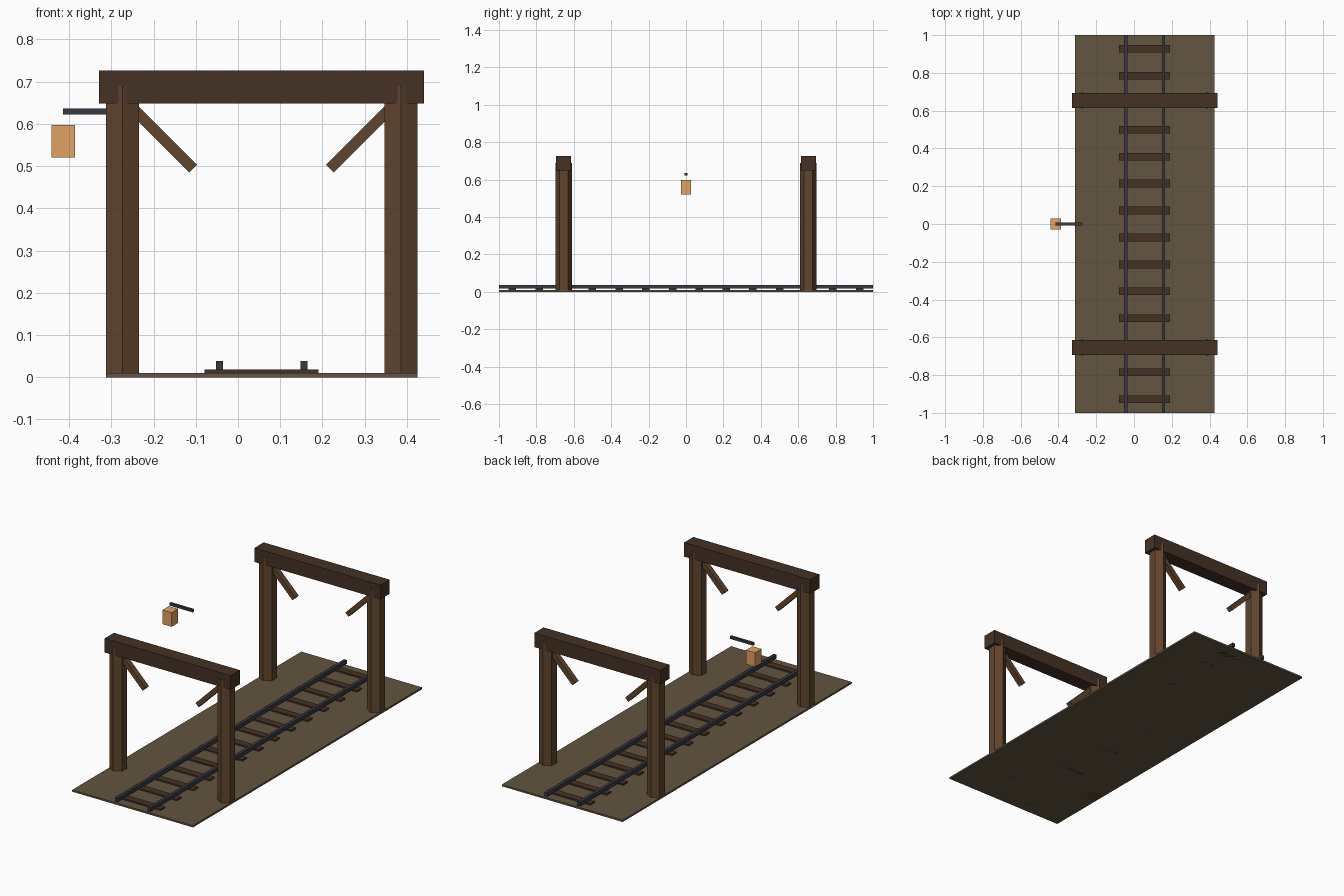
import bpy
import math

if "Cube" in bpy.data.objects:
    bpy.data.objects.remove(bpy.data.objects["Cube"])


def material(name, rgb):
    m = bpy.data.materials.new(name)
    m.diffuse_color = (*rgb, 1)
    m.use_nodes = True
    m.node_tree.nodes["Principled BSDF"].inputs["Base Color"].default_value = m.diffuse_color
    return m


POST = material("post_wood", (0.12, 0.06, 0.027))
BEAM = material("dark_wood", (0.06, 0.031, 0.018))
DIRT = material("dirt", (0.125, 0.09, 0.052))
IRON = material("iron", (0.04, 0.042, 0.055))
GLOW = material("lamp_glow", (0.75, 0.36, 0.13))

CX = 0.056      # tunnel centre line in x


def box(name, loc, size, mat, tilt=0.0):
    bpy.ops.mesh.primitive_cube_add(size=1, location=loc, rotation=(0, tilt, 0))
    o = bpy.context.object
    o.name = name
    o.scale = size
    o.data.materials.append(mat)
    return o


def post(name, x, y):
    # six-sided timber with corners facing front and back
    bpy.ops.mesh.primitive_cylinder_add(vertices=6, radius=0.045, depth=0.69,
                                        location=(x, y, 0.345))
    o = bpy.context.object
    o.name = name
    o.data.materials.append(POST)


# Floor
box("floor", (CX, 0, 0.005), (0.738, 2, 0.01), DIRT)

# Track
for i in range(14):
    box("sleeper", (CX, -1 + (i + 0.5) / 7, 0.009), (0.27, 0.04, 0.018), BEAM)
for s in (-1, 1):
    box("rail", (CX + s * 0.1, 0, 0.0275), (0.017, 2, 0.021), IRON)

# Support frames
length = 0.22
for y in (-0.654, 0.654):
    box("cross_beam", (CX, y, 0.687), (0.77, 0.08, 0.078), BEAM)
    for s in (-1, 1):
        post("post", CX + s * 0.33, y)
        # diagonal brace, placed from its free lower end
        d = length / 2 * math.sqrt(0.5)
        box("brace", (CX + s * (0.162 + d), y, 0.494 + d),
            (length, 0.03, 0.026), POST, -s * math.pi / 4)

# Lamp on its arm
box("lamp_arm", (-0.344, 0, 0.629), (0.142, 0.014, 0.014), IRON)
box("lamp", (-0.414, 0, 0.559), (0.056, 0.056, 0.078), GLOW)
